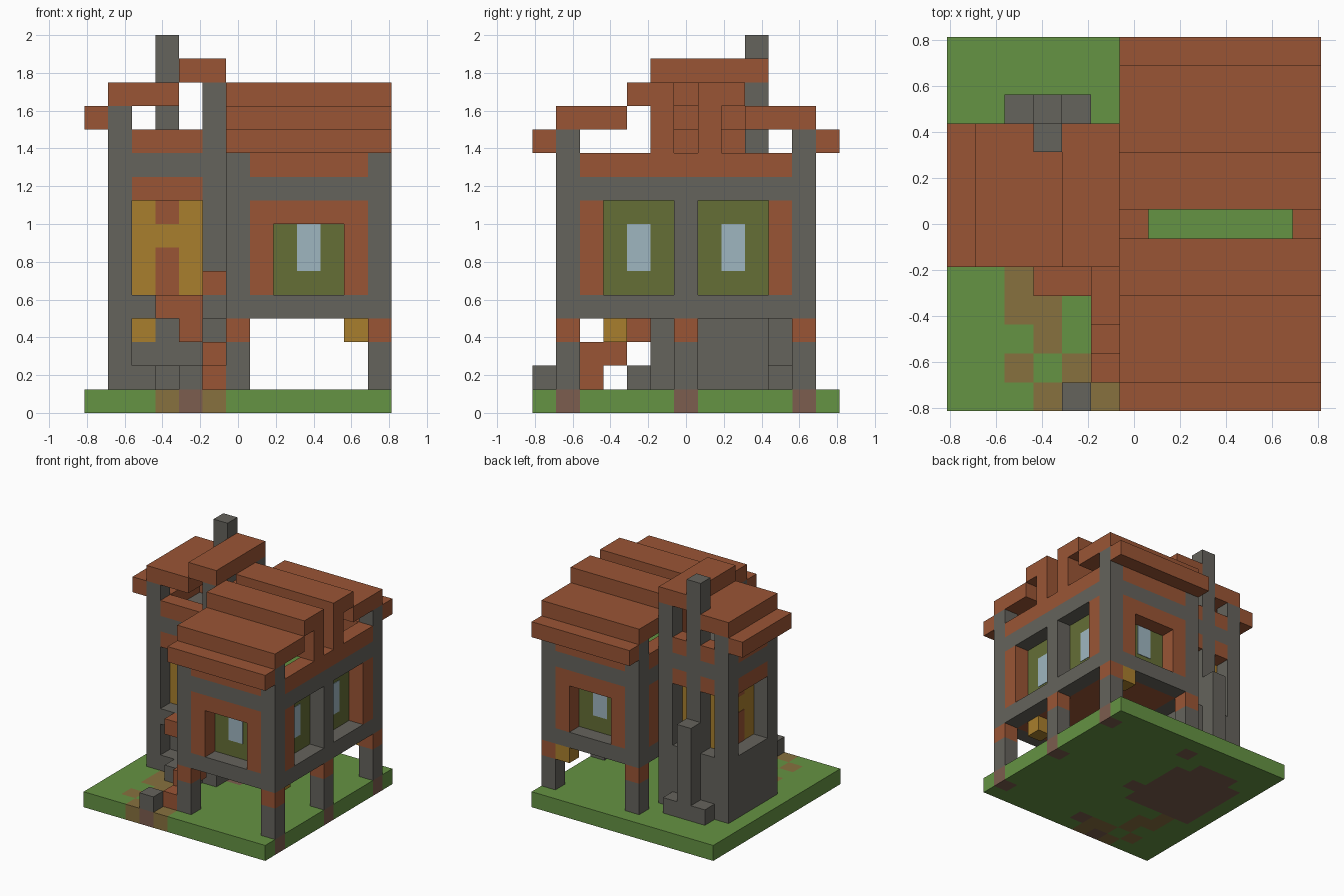
import bpy, bmesh
from mathutils import Matrix, Vector

cube = bpy.data.objects.get("Cube")
if cube:
    bpy.data.objects.remove(cube, do_unlink=True)

U = 0.125      # block size
HALF = 6.5     # half the plot width, in blocks


def material(name, hex_code):
    rgb = [int(hex_code[i:i + 2], 16) / 255 for i in (0, 2, 4)]
    col = [c / 12.92 if c < 0.04045 else ((c + 0.055) / 1.055) ** 2.4 for c in rgb] + [1]
    m = bpy.data.materials.new(name)
    m.use_nodes = True
    m.diffuse_color = col
    m.node_tree.nodes["Principled BSDF"].inputs["Base Color"].default_value = col
    return m


STONE = material("grey stone", "65635C")
CLAY = material("red brown clay", "9A5535")
OCHRE = material("ochre", "A97F2D")
OLIVE = material("olive", "656E36")
GLASS = material("pale blue glass", "9FB6C0")
GRASS = material("grass green", "659343")
PATH = material("path tan", "87713F")
FOOTING = material("footing brown", "7C5D4E")


def finish(name, bm, mats):
    mesh = bpy.data.meshes.new(name)
    bm.to_mesh(mesh)
    bm.free()
    for m in mats:
        mesh.materials.append(m)
    obj = bpy.data.objects.new(name, mesh)
    bpy.context.collection.objects.link(obj)
    return obj


def part(name, mat, *boxes):
    """One object from boxes given as block ranges x0, x1, y0, y1, z0, z1 (ends excluded)."""
    bm = bmesh.new()
    for x0, x1, y0, y1, z0, z1 in boxes:
        mid = Vector(((x0 + x1) / 2 - HALF, (y0 + y1) / 2 - HALF, (z0 + z1) / 2)) * U
        size = Vector((x1 - x0, y1 - y0, z1 - z0)) * U
        bmesh.ops.create_cube(bm, size=1, matrix=Matrix.Translation(mid) @ Matrix.Diagonal(size.to_4d()))
    return finish(name, bm, [mat])


def column(x, y, z0, z1):
    return (x, x + 1, y, y + 1, z0, z1)


def ring(x0, x1, y0, y1, z0, z1):
    """Four walls one block thick."""
    return [(x0, x1, y0, y0 + 1, z0, z1), (x0, x1, y1 - 1, y1, z0, z1),
            (x0, x0 + 1, y0 + 1, y1 - 1, z0, z1), (x1 - 1, x1, y0 + 1, y1 - 1, z0, z1)]


def sides(x0, x1, y0, y1, z0, z1):
    """Four walls between corner posts."""
    return [(x0 + 1, x1 - 1, y0, y0 + 1, z0, z1), (x0 + 1, x1 - 1, y1 - 1, y1, z0, z1),
            (x0, x0 + 1, y0 + 1, y1 - 1, z0, z1), (x1 - 1, x1, y0 + 1, y1 - 1, z0, z1)]


# Ground slab, with path and footing cells
path = {(3, 0), (5, 0), (2, 1), (4, 1), (5, 1), (3, 2), (2, 3), (3, 3), (2, 4)}
footing = {(x, y) for x in (6, 12) for y in (1, 6, 11)} | {(4, 0)}
footing |= {(x, y) for x in range(1, 6) for y in range(5, 10)} | {(x, 10) for x in (2, 3, 4)}
bm = bmesh.new()
bmesh.ops.create_grid(bm, x_segments=13, y_segments=13, size=HALF * U,
                      matrix=Matrix.Translation((0, 0, U)))
for f in bm.faces:
    c = f.calc_center_median() / U
    cell = (int(c.x + HALF), int(c.y + HALF))
    f.material_index = 1 if cell in path else 2 if cell in footing else 0
ground = finish("ground", bm, [GRASS, PATH, FOOTING])
slab = ground.modifiers.new("thickness", "SOLIDIFY")
slab.thickness = U
slab.offset = -1

# Main house frame on stilts
corners = [(x, y) for x in (6, 12) for y in (1, 11)]
stilts = corners + [(12, 6)]
part("stilts", STONE, *[column(x, y, 1, 3) for x, y in stilts])
part("stilt_bands", CLAY, *[column(x, y, 3, 4) for x, y in stilts])
part("house_posts", STONE, *[column(x, y, 5, 9) for x, y in stilts],
     *[column(x, y, 10, 12) for x, y in corners])
part("house_beams", STONE, *ring(6, 13, 1, 12, 4, 5), *ring(6, 13, 1, 12, 9, 10))
part("house_floor", CLAY, (7, 12, 2, 11, 4, 5))
part("house_upper_band", CLAY, *sides(6, 13, 1, 12, 10, 11))
part("attic_floor", GRASS, (7, 12, 2, 11, 9, 10))

# Wall panels around the window openings
panels = [(6, 7, 2, 11, 5, 9), column(12, 2, 5, 9), column(12, 10, 5, 9)]
for y in (1, 11):
    panels += [column(7, y, 5, 9), column(11, y, 5, 9), (8, 11, y, y + 1, 8, 9)]
part("house_panels", CLAY, *panels)
part("house_room", OLIVE, (7, 12, 2, 11, 5, 9))
T = 0.03       # plate thickness in blocks
part("window_panes", GLASS,
     (9, 10, 2 - T, 2, 6, 8), (9, 10, 11, 11 + T, 6, 8),
     (12, 12 + T, 4, 5, 6, 8), (12, 12 + T, 8, 9, 6, 8))

# Stepped main roof with an open ridge slot
roof = []
for y0, y1, z0, z1 in [(0, 1, 11, 12), (1, 4, 12, 13), (4, 6, 13, 14), (5, 6, 11, 13)]:
    roof += [(6, 13, y0, y1, z0, z1), (6, 13, 13 - y1, 13 - y0, z0, z1)]
part("house_roof", CLAY, *roof)
part("lanterns", OCHRE, column(11, 11, 3, 4), column(11, 3, 3, 4))

# Tower
part("tower_posts", STONE, *[column(1, y, 1, 13) for y in (5, 9)],
     *[column(5, y, 1, 14) for y in (5, 9)])
part("tower_base", STONE, (2, 5, 6, 9, 1, 5), (1, 2, 6, 9, 1, 5), (2, 5, 5, 6, 1, 2),
     (2, 5, 5, 6, 4, 5), column(2, 9, 1, 5), column(4, 9, 1, 5), (5, 6, 6, 9, 1, 11))
part("tower_room", OCHRE, (2, 5, 6, 9, 5, 9))
part("tower_ceiling", STONE, (2, 5, 6, 9, 9, 11))


def tower_band(z):
    return [(2, 5, 5, 6, z, z + 1), (1, 2, 6, 9, z, z + 1),
            column(2, 9, z, z + 1), column(4, 9, z, z + 1)]


part("tower_clay_bands", CLAY, *tower_band(9), *tower_band(11))
part("tower_stone_band", STONE, *tower_band(10))
part("tower_door", CLAY, (3, 4, 6 - T, 6, 5, 7), (3, 4, 6 - T, 6, 8, 9),
     (2 - T, 2, 7, 8, 5, 7), (2 - T, 2, 7, 8, 8, 9))
part("tower_base_lamp", OCHRE, (2, 3, 6 - T, 6, 3, 4))
part("tower_roof", CLAY, (0, 1, 5, 10, 12, 13), (1, 3, 5, 10, 13, 14),
     (3, 4, 5, 9, 13, 14), (4, 6, 5, 10, 14, 15))
part("chimney", STONE, column(3, 9, 1, 16), column(3, 10, 1, 7),
     column(2, 10, 1, 2), column(4, 10, 1, 2))

# Stairs and porch
part("stairs", CLAY, column(5, 1, 1, 2), column(5, 2, 1, 3), column(5, 3, 2, 3), column(4, 4, 3, 4))
part("porch", CLAY, (3, 5, 4, 5, 4, 5))
part("porch_rail", CLAY, (5, 6, 3, 5, 5, 6))
part("porch_support", STONE, (5, 6, 3, 5, 4, 5), (3, 5, 4, 5, 1, 2))
part("path_stone", STONE, column(4, 0, 1, 2))
